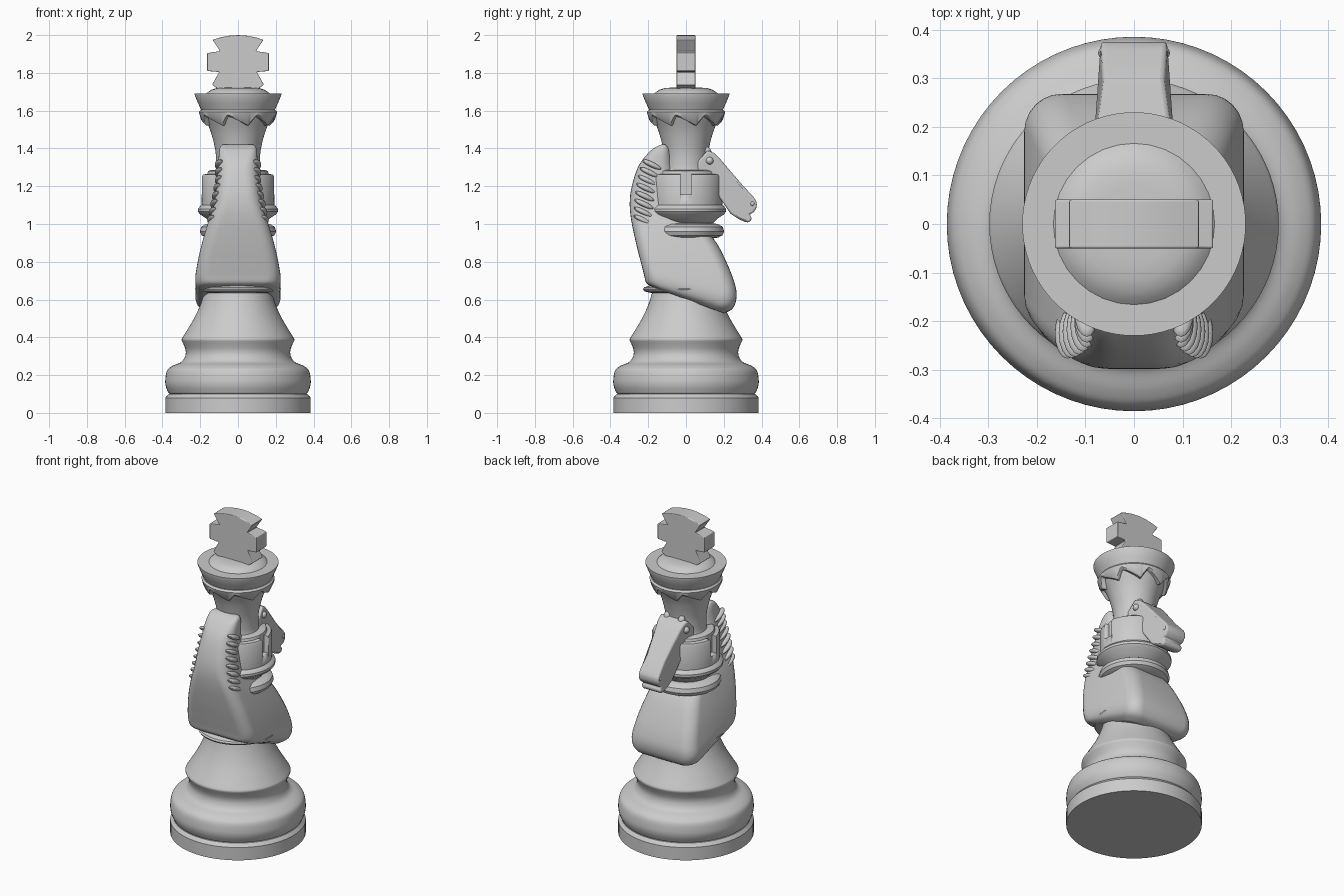
import bpy, bmesh
from math import sin, cos, pi, radians, floor
from mathutils import Vector

if "Cube" in bpy.data.objects:
    bpy.data.objects.remove(bpy.data.objects["Cube"])


def finish(name, bm, angle=35, bevel=0):
    bmesh.ops.recalc_face_normals(bm, faces=bm.faces)
    me = bpy.data.meshes.new(name)
    bm.to_mesh(me)
    bm.free()
    ob = bpy.data.objects.new(name, me)
    bpy.context.collection.objects.link(ob)
    if bevel:
        m = ob.modifiers.new("bevel", "BEVEL")
        m.width, m.segments, m.limit_method = bevel, 3, 'ANGLE'
    bpy.ops.object.select_all(action='DESELECT')
    ob.select_set(True)
    bpy.context.view_layer.objects.active = ob
    bpy.ops.object.shade_smooth_by_angle(angle=radians(angle))
    return ob


def skin(rings, caps=True, closed=False):
    """Bridge a list of equal-length closed rings."""
    bm = bmesh.new()
    vs = [[bm.verts.new(p) for p in r] for r in rings]
    n = len(vs[0])
    pairs = list(zip(vs, vs[1:])) + ([(vs[-1], vs[0])] if closed else [])
    for a, b in pairs:
        for i in range(n):
            j = (i + 1) % n
            bm.faces.new((a[i], a[j], b[j], b[i]))
    if caps and not closed:
        bm.faces.new(vs[0])
        bm.faces.new(vs[-1])
    return bm


def smooth(pts, steps=5):
    """Catmull-Rom through points of any dimension."""
    p = [pts[0]] + list(pts) + [pts[-1]]
    out = []
    for i in range(1, len(p) - 2):
        a, b, c, d = (Vector(q) for q in p[i - 1:i + 3])
        for k in range(steps):
            t = k / steps
            out.append(0.5 * (2 * b + (c - a) * t + (2 * a - 5 * b + 4 * c - d) * t * t
                              + (3 * b - a - 3 * c + d) * t ** 3))
    return out + [Vector(pts[-1])]


def lathe(name, profile, n=72):
    rings = [[(r * cos(2 * pi * i / n), r * sin(2 * pi * i / n), z) for i in range(n)]
             for r, z in profile]
    return finish(name, skin(rings))


def blob(name, loc, size, tilt=0):
    bm = bmesh.new()
    bmesh.ops.create_uvsphere(bm, u_segments=16, v_segments=10, radius=1)
    bmesh.ops.scale(bm, vec=size, verts=bm.verts)
    ob = finish(name, bm)
    ob.location = loc
    ob.rotation_euler.x = tilt
    return ob


# Turned base and pedestal
lathe("foot", [(0.385, 0), (0.385, 0.08), (0.368, 0.1), (0.3, 0.1)])
lathe("pedestal", [(0.36, 0.10)] + [tuple(v) for v in smooth(
    [(0.368, 0.105), (0.382, 0.14), (0.385, 0.175), (0.375, 0.225), (0.345, 0.25), (0.3, 0.27),
     (0.28, 0.3), (0.278, 0.335), (0.298, 0.385)])] + [tuple(v) for v in smooth(
    [(0.298, 0.392), (0.262, 0.45), (0.225, 0.515), (0.197, 0.58), (0.18, 0.635)])]
    + [(0.2, 0.638), (0.222, 0.645), (0.228, 0.655), (0.222, 0.665), (0.19, 0.675), (0.15, 0.7)])

# Horse neck and chest, lofted from rounded-rectangle sections
sections = smooth([  # back y, back z, front y, front z, half width
    (-0.19, 0.672, 0.20, 0.527, 0.185), (-0.212, 0.69, 0.245, 0.55, 0.215),
    (-0.222, 0.73, 0.266, 0.60, 0.226), (-0.24, 0.80, 0.262, 0.67, 0.217),
    (-0.265, 0.90, 0.218, 0.79, 0.195), (-0.29, 1.02, 0.14, 0.93, 0.16),
    (-0.298, 1.11, 0.0, 1.05, 0.13), (-0.287, 1.2, -0.05, 1.2, 0.115),
    (-0.25, 1.31, -0.07, 1.31, 0.105), (-0.19, 1.385, -0.085, 1.385, 0.1),
    (-0.15, 1.412, -0.10, 1.412, 0.092), (-0.13, 1.42, -0.11, 1.42, 0.08)], 4)
rings = []
for yb, zb, yf, zf, w in sections:
    a, ring = (yf - yb) / 2, []
    r = 0.8 * min(a, w, 0.095)
    for q, (sx, sy) in enumerate([(1, 1), (-1, 1), (-1, -1), (1, -1)]):
        for k in range(7):
            t = (q + k / 6) * pi / 2
            x, s = sx * (w - r) + r * cos(t), sy * (a - r) + r * sin(t)
            f = (s + a) / (2 * a)
            ring.append((x, yb + f * (yf - yb), zb + f * (zf - zb)))
    rings.append(ring)
finish("horse_neck", skin(rings), 40)

# Mane locks on both sides
for side in (-1, 1):
    for i in range(8):
        z = 1.02 + 0.042 * i
        y = -0.225 + 0.045 * (i / 7) ** 2
        w = 0.145 - 0.04 * min(1, i / 5)
        blob("mane_lock", (side * (w - 0.008), y, z), (0.026, 0.058, 0.015), -0.45)

# Collar and rook tower with side slots
lathe("collar", [(0.1, 0.85), (0.12, 0.92), (0.17, 0.928), (0.193, 0.94), (0.202, 0.96),
                 (0.195, 0.985), (0.17, 1.0), (0.145, 1.003), (0.145, 1.03)])
tower = lathe("tower", [(0.1, 0.99), (0.145, 1.005), (0.17, 1.03), (0.2, 1.05), (0.212, 1.065),
                        (0.212, 1.08), (0.2, 1.095), (0.192, 1.1), (0.194, 1.25),
                        (0.188, 1.262), (0.165, 1.265), (0.16, 1.28), (0.145, 1.285), (0.1, 1.285)])
bm = bmesh.new()
for x, y in ((0.2, 0), (-0.2, 0)):
    c = bmesh.ops.create_cube(bm, size=1)["verts"]
    bmesh.ops.scale(bm, vec=(0.08, 0.058, 0.16), verts=c)
    bmesh.ops.translate(bm, vec=(x, y, 1.237), verts=c)
cutter = finish("slot_cutter", bm)
cutter.hide_render = True
cutter.hide_set(True)
m = tower.modifiers.new("slots", "BOOLEAN")
m.object, m.operation, m.solver = cutter, 'DIFFERENCE', 'EXACT'

# Flared stem, rim and low dome
stem = [(0.135, 1.26), (0.118, 1.29), (0.117, 1.36), (0.126, 1.42), (0.145, 1.49),
        (0.17, 1.55), (0.188, 1.59)]
lathe("crown_stem", [tuple(v) for v in smooth(stem)]
      + [(0.195, 1.605), (0.212, 1.64), (0.23, 1.685), (0.23, 1.692), (0.165, 1.692)])
lathe("crown_dome", [(0.166, 1.685), (0.166, 1.692), (0.155, 1.702), (0.138, 1.712),
                     (0.115, 1.719), (0.08, 1.722)], 32)


def stem_r(z):
    for (r0, z0), (r1, z1) in zip(stem, stem[1:]):
        if z <= z1:
            return r0 + (r1 - r0) * (z - z0) / (z1 - z0)
    return stem[-1][0]


# Toothed band under the rim: eight slanted points
N = 192
rings = []
for i in range(N):
    u = 8 * i / N + 0.35
    u -= floor(u)
    low = 1.572 - 0.052 * (u / 0.75 if u < 0.75 else (1 - u) / 0.25)
    t = 2 * pi * i / N
    prof = [(0.17, 1.605), (0.198, 1.603), (0.207, 1.592), (stem_r(low + 0.008) + 0.024, low + 0.008),
            (stem_r(low) + 0.018, low), (stem_r(low) - 0.012, low)]
    rings.append([(r * cos(t), r * sin(t), z) for r, z in prof])
finish("crown_teeth", skin(rings, closed=True), 40)


def prism(name, outline, half, plane, bevel):
    """Extrude a 2D outline; half may be a function of the first coordinate."""
    h = half if callable(half) else (lambda a: half)
    put = (lambda a, b, d: (a, d, b)) if plane == "xz" else (lambda a, b, d: (d, a, b))
    return finish(name, skin([[put(a, b, s * h(a)) for a, b in outline] for s in (-1, 1)]), 35, bevel)


# Cross finial
half = [(0.1, 1.71), (0.137, 1.737), (0.1, 1.805), (0.163, 1.81), (0.163, 1.905), (0.095, 1.915),
        (0.135, 1.975), (0.09, 1.989), (0.045, 1.997)]
prism("cross", half + [(0, 2.0)] + [(-x, z) for x, z in reversed(half)], 0.05, "xz", 0.004)


# Horse head, narrowed behind the muzzle
def head_width(y):
    return 0.064 + max(0, y - 0.31) * 0.09 + max(0, 0.29 - y) * 0.16


prism("horse_head", [(0.06, 1.33), (0.115, 1.39), (0.15, 1.375), (0.18, 1.345), (0.24, 1.275),
                     (0.3, 1.205), (0.36, 1.14), (0.375, 1.115), (0.374, 1.085), (0.355, 1.058),
                     (0.335, 1.052), (0.35, 1.03), (0.335, 1.008), (0.315, 1.01), (0.28, 1.025),
                     (0.235, 1.055), (0.205, 1.1), (0.17, 1.15), (0.06, 1.2)],
      head_width, "yz", 0.012)
for s in (-1, 1):
    blob("ear", (s * 0.05, 0.115, 1.385), (0.02, 0.018, 0.026), 0.5)
    blob("eye", (s * 0.088, 0.125, 1.335), (0.02, 0.02, 0.02))
    blob("nostril", (s * 0.062, 0.352, 1.108), (0.012, 0.012, 0.014))
